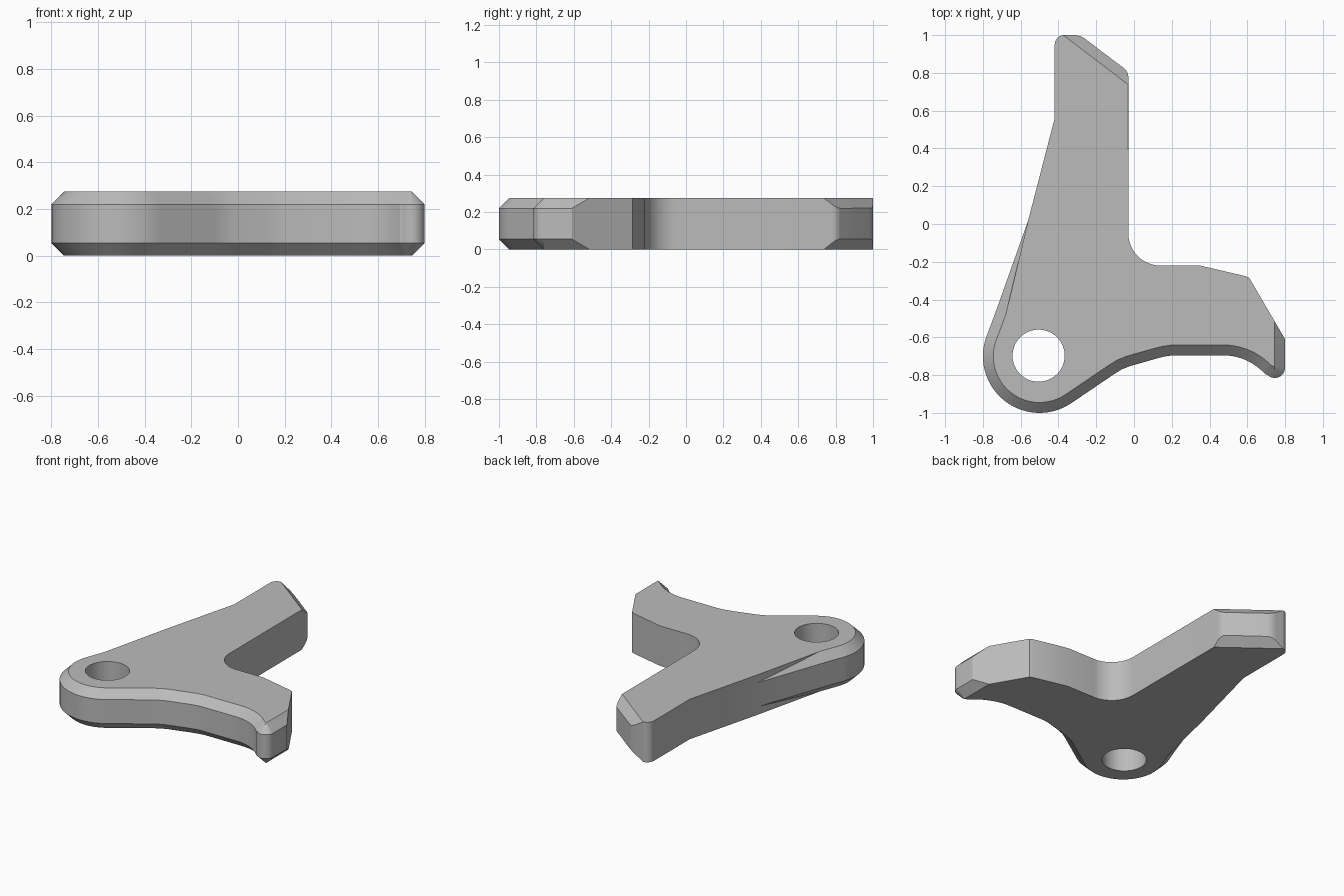
import bpy, bmesh
from math import cos, sin, radians
from mathutils import Vector

cube = bpy.data.objects.get("Cube")
if cube:
    bpy.data.objects.remove(cube)

H = 0.275        # plate thickness
W = 0.055        # chamfer size


def arc(cx, cy, r, a, b, n):
    """Points on an arc from angle a to angle b, in degrees."""
    angles = [radians(a + (b - a) * i / n) for i in range(n + 1)]
    return [Vector((cx + r * cos(t), cy + r * sin(t))) for t in angles]


def points(*pairs):
    return [Vector(p) for p in pairs]


# Front edge: eye around the hole, waist, hooked tip (fully chamfered)
front_edge = (points((-.731, -.462))
              + arc(-.5, -.7, .3, 160.5, 303.7, 30)
              + points((-.11, -.798), (-.065, -.77), (-.02, -.752),
                       (.12, -.712), (.16, -.702), (.2, -.696))
              + arc(.47, -.997, .302, 90, 42, 10)
              + arc(.745, -.76, .055, 225, 360, 10))

# Rest of the outline: short arm, inner fillet, long arm
back_edge = (points((.8, -.61), (.745, -.516), (.61, -.285), (.585, -.275), (.35, -.22))
             + arc(.14, -.05, .17, 270, 180, 12)
             + points((-.03, .739))
             + arc(-.09, .777, .06, 0, 52.6, 6)
             + arc(-.318, .9, .1, 52.6, 90, 6)
             + points((-.373, 1.0))
             + arc(-.37, .95, .05, 90, 180, 6)
             + points((-.42, .56)))
notch_tip = points((-.56, .02))
outline = front_edge + back_edge + notch_tip

# Slanted end cuts on the two arms: outward direction and reach
end_cuts = [(Vector((1, 0)), .8), (Vector((.607, .795)), .623)]


def section(i):
    """Outer point, inner point, height of outer rim and of inner rim."""
    p = outline[i]
    if i < len(front_edge):
        before = (p - outline[i - 1]).normalized()
        after = (outline[i + 1] - p).normalized()
        normals = [Vector((d.y, -d.x)) for d in (before, after)]
        if i == 0:
            normals[0] = normals[1]
        miter = (normals[0] + normals[1]).normalized()
        return p, p - miter * W / miter.dot(normals[0]), H - W, H
    if i == len(outline) - 1:
        return p, p, H - W, H - W
    for normal, reach in end_cuts:
        depth = max(0, reach - p.dot(normal))
        if depth < W:
            return p, p - normal * (W - depth), H - W + depth, H
    return p, p, H, H


# Plate body: stacked rings, mirrored about mid thickness
bm = bmesh.new()
columns = []
for i in range(len(outline)):
    out, inn, z_out, z_in = section(i)
    levels = [(inn, 0), (inn, H - z_in), (out, H - z_out),
              (out, z_out), (inn, z_in), (inn, H)]
    columns.append([bm.verts.new((q.x, q.y, z)) for q, z in levels])

# Pivot hole with straight walls
hole = arc(-.505, -.697, .138, 0, 360, 48)[:-1]
hole_columns = [[bm.verts.new((q.x, q.y, z)) for z in (0, H)] for q in hole]

for loop in (columns, hole_columns):
    for a, b in zip(loop, loop[1:] + loop[:1]):
        for k in range(len(a) - 1):
            bm.faces.new((a[k], b[k], b[k + 1], a[k + 1]))
bmesh.ops.remove_doubles(bm, verts=bm.verts[:], dist=0.0005)

# Flat top and bottom
for z in (0, H):
    rim = [e for e in bm.edges if e.is_boundary
           and all(abs(v.co.z - z) < 0.001 for v in e.verts)]
    bmesh.ops.triangle_fill(bm, edges=rim, use_beauty=True, normal=(0, 0, 1))
bmesh.ops.recalc_face_normals(bm, faces=bm.faces[:])

mesh = bpy.data.meshes.new("lever_plate")
bm.to_mesh(mesh)
bm.free()
plate = bpy.data.objects.new("lever_plate", mesh)
bpy.context.collection.objects.link(plate)

# Plain grey
grey = bpy.data.materials.new("plain_grey")
grey.use_nodes = True
colour = (.5, .5, .5, 1)
grey.diffuse_color = colour
grey.node_tree.nodes["Principled BSDF"].inputs["Base Color"].default_value = colour
mesh.materials.append(grey)

bpy.ops.object.select_all(action='DESELECT')
plate.select_set(True)
bpy.context.view_layer.objects.active = plate
bpy.ops.object.shade_smooth_by_angle(angle=radians(25))
